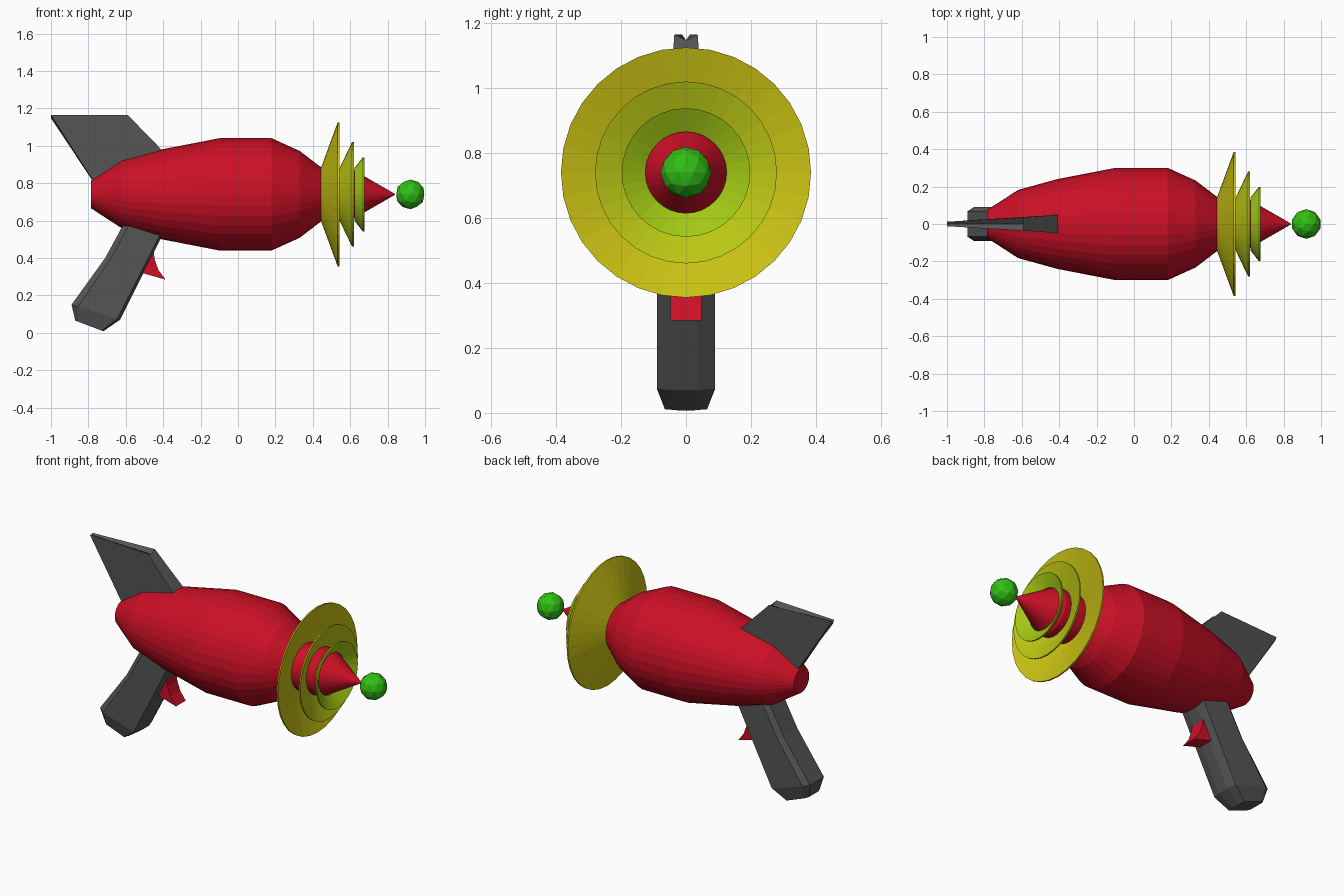
import bpy
import bmesh
from math import cos, sin, pi
from mathutils import Matrix

cube = bpy.data.objects.get("Cube")
if cube:
    bpy.data.objects.remove(cube, do_unlink=True)

AXIS_Z = 0.74
SIDES = 32


def material(name, rgb):
    m = bpy.data.materials.new(name)
    m.use_nodes = True
    m.diffuse_color = (*rgb, 1)
    bsdf = next(n for n in m.node_tree.nodes if n.type == 'BSDF_PRINCIPLED')
    bsdf.inputs["Base Color"].default_value = (*rgb, 1)
    return m


red = material("red", (0.6, 0.005, 0.019))
grey = material("dark grey", (0.09, 0.09, 0.09))
yellow = material("yellow", (0.6, 0.55, 0.007))
lime = material("lime yellow", (0.5, 0.58, 0.007))
light_green = material("light green", (0.36, 0.58, 0.007))
green = material("green", (0.03, 0.53, 0.007))


def finish(name, bm, mat):
    bmesh.ops.remove_doubles(bm, verts=bm.verts, dist=1e-5)
    bmesh.ops.recalc_face_normals(bm, faces=bm.faces)
    mesh = bpy.data.meshes.new(name)
    bm.to_mesh(mesh)
    bm.free()
    mesh.materials.append(mat)
    obj = bpy.data.objects.new(name, mesh)
    bpy.context.collection.objects.link(obj)
    return obj


def loft(name, rings, mat, closed=False):
    """Skin a list of point rings, capping the ends unless closed."""
    bm = bmesh.new()
    loops = [[bm.verts.new(p) for p in ring] for ring in rings]
    pairs = list(zip(loops, loops[1:]))
    if closed:
        pairs.append((loops[-1], loops[0]))
    else:
        bm.faces.new(loops[0])
        bm.faces.new(loops[-1])
    n = len(loops[0])
    for a, b in pairs:
        for i in range(n):
            j = (i + 1) % n
            bm.faces.new((a[i], a[j], b[j], b[i]))
    return finish(name, bm, mat)


def lathe(name, profile, mat, closed=False):
    """Turn (x, radius) points around the barrel axis."""
    angles = [2 * pi * i / SIDES for i in range(SIDES)]
    rings = [[(x, r * sin(a), AXIS_Z + r * cos(a)) for a in angles]
             for x, r in profile]
    return loft(name, rings, mat, closed)


# Barrel body and the pointed core running through the dishes
lathe("body", [(-0.785, 0.075), (-0.62, 0.182), (-0.41, 0.24), (-0.1, 0.3),
               (0.18, 0.3), (0.33, 0.232), (0.45, 0.14)], red)
lathe("core", [(0.44, 0.14), (0.6, 0.14), (0.84, 0.002)], red)

# Three hollow dishes opening towards the muzzle
for name, back, front, radius, mat in [
        ("large_dish", 0.443, 0.533, 0.385, yellow),
        ("middle_dish", 0.543, 0.61, 0.28, lime),
        ("small_dish", 0.622, 0.667, 0.198, light_green)]:
    lathe(name, [(back, 0.125), (back, 0.14), (front, radius),
                 (front + 0.009, radius), (back + 0.012, 0.125)],
          mat, closed=True)

# Faceted ball at the muzzle
bm = bmesh.new()
bmesh.ops.create_icosphere(bm, subdivisions=2, radius=0.079,
                           matrix=Matrix.Translation((0.921, 0, AXIS_Z)))
finish("muzzle_ball", bm, green)

# Grip: sections from back edge to front edge with chamfered corners
section = [(0, 0.75), (0.13, 1), (0.94, 1), (1, 0.4)]
section += [(t, -w) for t, w in reversed(section)]
rings = []
for back, front, half in [
        ((-0.58, 0.64), (-0.36, 0.61), 0.09),
        ((-0.71, 0.40), (-0.47, 0.39), 0.09),
        ((-0.89, 0.15), (-0.63, 0.07), 0.09),
        ((-0.87, 0.065), (-0.72, 0.008), 0.065)]:
    rings.append([(back[0] + t * (front[0] - back[0]), w * half,
                   back[1] + t * (front[1] - back[1])) for t, w in section])
loft("grip", rings, grey)

# Tail fin: thin at the rear, with a shallow groove along its top
rings = []
for top_x, low_x, low_z, half_top, half_low in [
        (-1.0, -0.72, 0.726, 0.012, 0.025),
        (-0.59, -0.36, 0.929, 0.036, 0.052)]:
    rings.append([(low_x, -half_low, low_z), (top_x, -half_top, 1.165),
                  (top_x, 0, 1.147), (top_x, half_top, 1.165),
                  (low_x, half_low, low_z)])
loft("tail_fin", rings, grey)

# Trigger: hooked side profile given a width
hook = [(-0.5, 0.5), (-0.455, 0.46), (-0.445, 0.39), (-0.425, 0.335),
        (-0.388, 0.284), (-0.52, 0.322), (-0.56, 0.4)]
loft("trigger", [[(x, y, z) for x, z in hook] for y in (-0.047, 0.047)], red)
